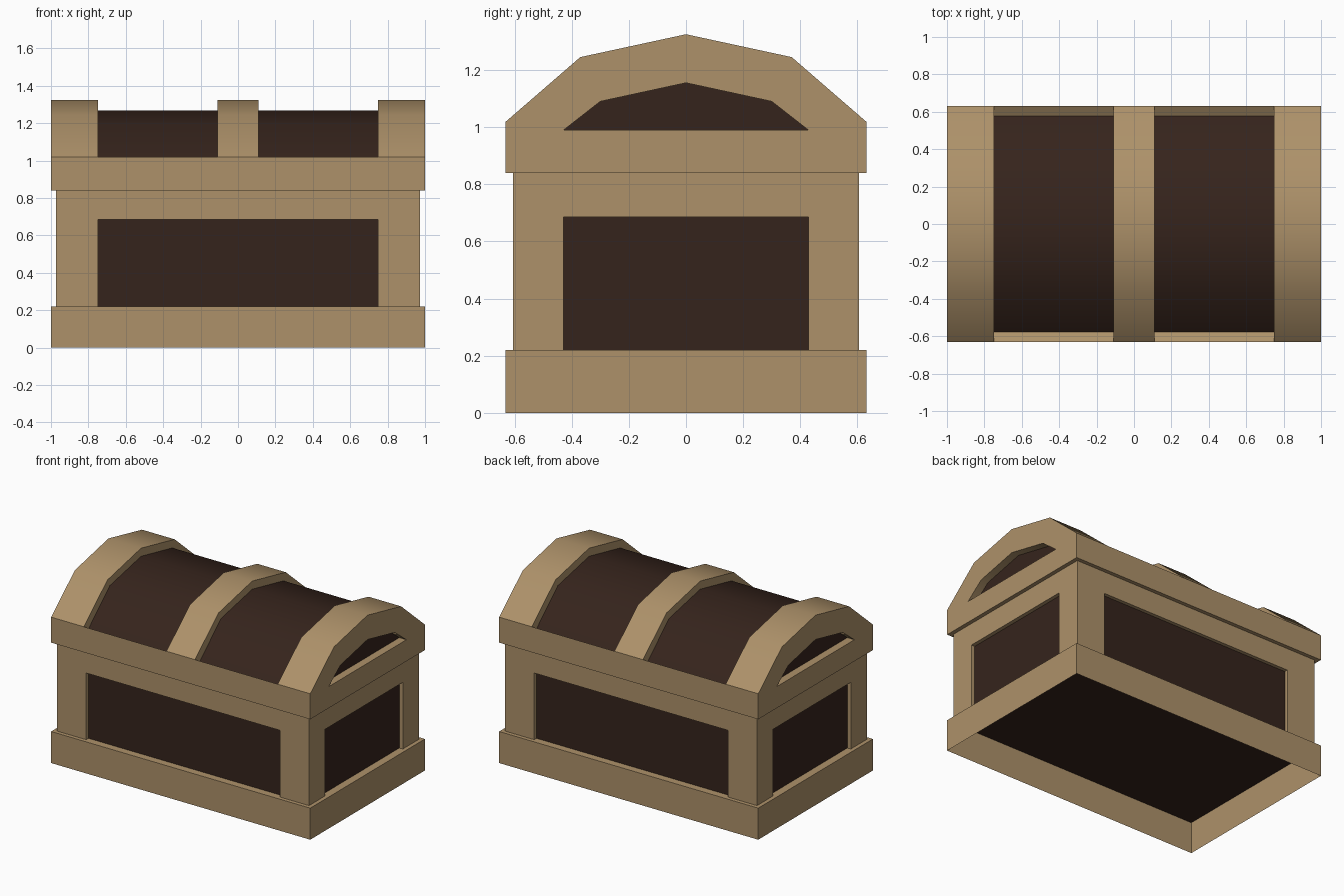
import bpy, bmesh, math

if "Cube" in bpy.data.objects:
    bpy.data.objects.remove(bpy.data.objects["Cube"])


def material(name, rgb):
    m = bpy.data.materials.new(name)
    m.diffuse_color = (*rgb, 1)
    m.use_nodes = True
    m.node_tree.nodes["Principled BSDF"].inputs["Base Color"].default_value = m.diffuse_color
    return m


TRIM = material("light_wood", (0.42, 0.285, 0.143))
PANEL = material("dark_wood", (0.036, 0.0172, 0.0115))


def extrude_x(name, profile, x0, x1, mats=()):
    """Closed (y, z) profile swept from x0 to x1."""
    bm = bmesh.new()
    face = bm.faces.new([bm.verts.new((x0, y, z)) for y, z in profile])
    ext = bmesh.ops.extrude_face_region(bm, geom=[face])
    verts = [g for g in ext["geom"] if isinstance(g, bmesh.types.BMVert)]
    bmesh.ops.translate(bm, verts=verts, vec=(x1 - x0, 0, 0))
    bmesh.ops.recalc_face_normals(bm, faces=bm.faces)
    me = bpy.data.meshes.new(name)
    bm.to_mesh(me)
    bm.free()
    ob = bpy.data.objects.new(name, me)
    bpy.context.collection.objects.link(ob)
    for m in mats:
        me.materials.append(m)
    return ob


def rect(y0, y1, z0, z1):
    return [(y0, z0), (y1, z0), (y1, z1), (y0, z1)]


def mirrored(half):
    """Complete a symmetric profile from its +y points, bottom to top centre."""
    return half + [(-y, z) for y, z in reversed(half) if y > 0]


def activate(ob):
    bpy.ops.object.select_all(action='DESELECT')
    ob.select_set(True)
    bpy.context.view_layer.objects.active = ob


def cut(ob, cutters):
    activate(ob)
    for c in cutters:
        mod = ob.modifiers.new("cut", 'BOOLEAN')
        mod.operation, mod.solver, mod.object = 'DIFFERENCE', 'EXACT', c
        bpy.ops.object.modifier_apply(modifier=mod.name)
    for c in cutters:
        bpy.data.objects.remove(c)


def remove_faces(ob, test):
    bm = bmesh.new()
    bm.from_mesh(ob.data)
    bmesh.ops.delete(bm, geom=[f for f in bm.faces if test(f.calc_center_median(), f.normal)],
                     context='FACES_ONLY')
    bm.to_mesh(ob.data)
    bm.free()


def darken(ob, test):
    for p in ob.data.polygons:
        p.material_index = 1 if test(p.center, p.normal) else 0


# Plinth: hollow underneath, closed by a dark floor sheet
plinth = extrude_x("plinth", rect(-0.632, 0.632, 0, 0.22), -1, 1, [TRIM])
remove_faces(plinth, lambda c, n: c.z < 0.01)
floor = extrude_x("floor", rect(-0.63, 0.63, 0.218, 0.22), -0.998, 0.998, [PANEL])
remove_faces(floor, lambda c, n: n.z > -0.5)

# Body with a shallow dark recess in each side
body = extrude_x("body", rect(-0.605, 0.605, 0.22, 0.84), -0.972, 0.972, [TRIM, PANEL])
cutters = []
for s in (-1, 1):
    cutters.append(extrude_x("recess", rect(s * 0.58, s * 1, 0.1, 0.685), -0.748, 0.748))
    cutters.append(extrude_x("recess", rect(-0.428, 0.428, 0.1, 0.685), s * 0.945, s * 1.2))
cut(body, cutters)
darken(body, lambda c, n: (abs(n.y) > 0.9 and abs(c.y) < 0.59 and abs(c.x) < 0.1)
       or (abs(n.x) > 0.9 and 0.9 < abs(c.x) < 0.96 and abs(c.y) < 0.1))
remove_faces(body, lambda c, n: abs(n.z) > 0.9 and (c.z < 0.23 or c.z > 0.83))

# Lid: arched solid, sunken dark panels between the straps, a window in each end
lid = extrude_x("lid", mirrored([(0.632, 0.84), (0.632, 1.018), (0.37, 1.245),
                                 (0, 1.325)]), -1, 1, [TRIM, PANEL])
window = mirrored([(0.428, 0.99), (0.30, 1.09), (0, 1.155)])
sunken = mirrored([(1, 2), (1, 1.018), (0.632, 1.018), (0.578, 0.985),
                   (0.345, 1.195), (0, 1.268)])
cutters = []
for s in (-1, 1):
    cutters.append(extrude_x("sink", sunken, s * 0.11, s * 0.748))
    cutters.append(extrude_x("window", window, s * 0.945, s * 1.2))
cut(lid, cutters)
darken(lid, lambda c, n: (0.12 < abs(c.x) < 0.74 and n.z > 0.1 and abs(c.y) < 0.57)
       or (abs(n.x) > 0.9 and 0.9 < abs(c.x) < 0.96))

activate(lid)
bpy.ops.object.shade_smooth_by_angle(angle=math.radians(35))
